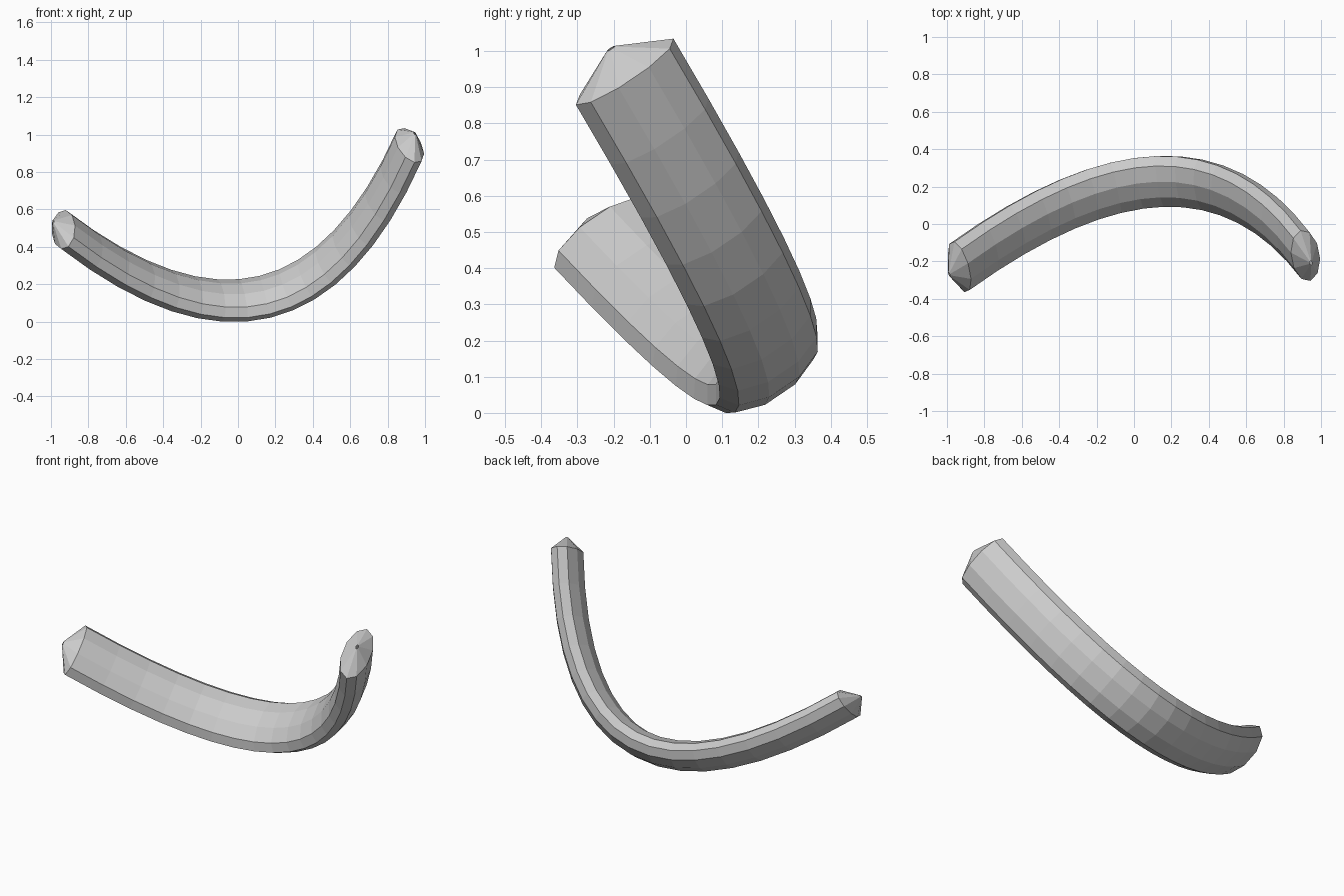
import bpy, bmesh, math
from mathutils import Vector

if "Cube" in bpy.data.objects:
    bpy.data.objects.remove(bpy.data.objects["Cube"])

SIDES, STEPS = 10, 16
WIDE, THIN = 0.165, 0.08          # half axes of the oval section
CAP, TIP_SCALE = 0.08, 0.08       # length of the pointed end, size of its tiny opening

# Planar quadratic path: left end, control point, right end
A = Vector((-0.94, -0.23, 0.505))
P = Vector((0.29, 0.655, -0.44))
B = Vector((0.91, -0.17, 0.955))
plane_n = (B - A).cross(P - A).normalized()


def point(t):
    return A * (1 - t) ** 2 + P * (2 * t * (1 - t)) + B * t ** 2


def tangent(t):
    return ((P - A) * (1 - t) + (B - P) * t).normalized()


bm = bmesh.new()


def ring(centre, direction, scale=1.0):
    side = plane_n.cross(direction)
    verts = []
    for i in range(SIDES):
        a = 2 * math.pi * i / SIDES
        verts.append(bm.verts.new(centre + scale * (
            plane_n * WIDE * math.cos(a) + side * THIN * math.sin(a))))
    return verts


# Tube with a pointed cap at both ends
rings = [ring(A - tangent(0) * CAP, tangent(0), TIP_SCALE)]
rings += [ring(point(i / STEPS), tangent(i / STEPS)) for i in range(STEPS + 1)]
rings.append(ring(B + tangent(1) * CAP, tangent(1), TIP_SCALE))
for r, s in zip(rings, rings[1:]):
    for i in range(SIDES):
        j = (i + 1) % SIDES
        bm.faces.new((r[i], r[j], s[j], s[i]))
bmesh.ops.recalc_face_normals(bm, faces=bm.faces[:])

# Centre on x and y, rest on the ground
lo = [min(v.co[k] for v in bm.verts) for k in range(3)]
hi = [max(v.co[k] for v in bm.verts) for k in range(3)]
shift = Vector((-(lo[0] + hi[0]) / 2, -(lo[1] + hi[1]) / 2, -lo[2]))
bmesh.ops.translate(bm, verts=bm.verts[:], vec=shift)

mesh = bpy.data.meshes.new("curved_tube")
bm.to_mesh(mesh)
bm.free()
bpy.context.collection.objects.link(bpy.data.objects.new("curved_tube", mesh))
